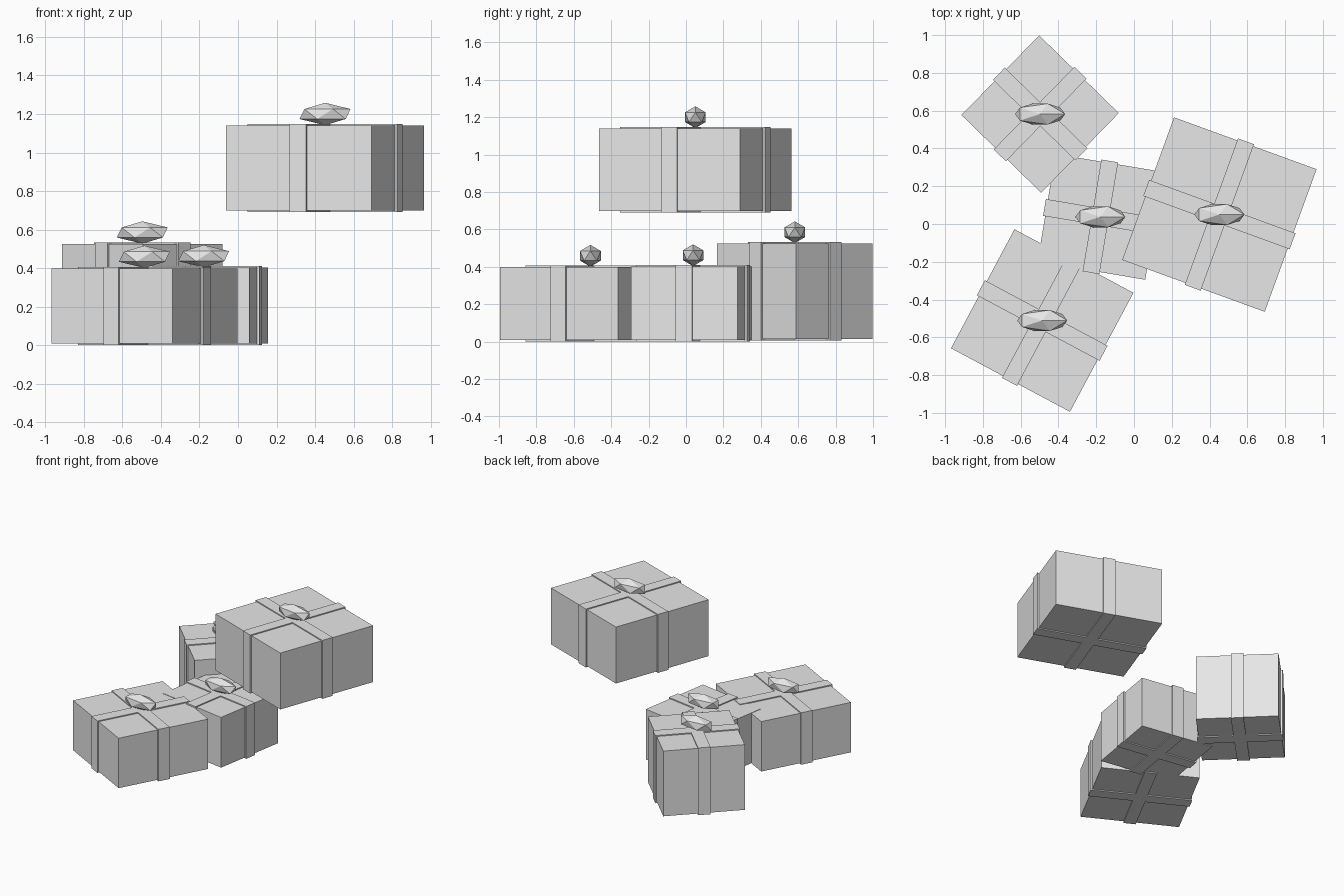
import bpy
import bmesh
from math import radians
from mathutils import Matrix

cube = bpy.data.objects.get("Cube")
if cube:
    bpy.data.objects.remove(cube, do_unlink=True)

grey = bpy.data.materials.new("light_grey")
grey.use_nodes = True
grey.diffuse_color = (0.8, 0.8, 0.8, 1)
grey.node_tree.nodes["Principled BSDF"].inputs["Base Color"].default_value = (0.8, 0.8, 0.8, 1)

RIBBON_WIDTH = 0.09
RIBBON_OUT = 0.011   # how far the ribbon stands proud of the sides
RIBBON_RISE = 0.008  # and of the top and bottom


def finish(bm, name, location, angle=0):
    bmesh.ops.recalc_face_normals(bm, faces=bm.faces)
    mesh = bpy.data.meshes.new(name)
    bm.to_mesh(mesh)
    bm.free()
    mesh.materials.append(grey)
    obj = bpy.data.objects.new(name, mesh)
    obj.location = location
    obj.rotation_euler.z = radians(angle)
    bpy.context.collection.objects.link(obj)


def prism(outline, height):
    """Upright prism over an outline, starting at z = 0."""
    bm = bmesh.new()
    face = bm.faces.new([bm.verts.new((x, y, 0)) for x, y in outline])
    extruded = bmesh.ops.extrude_face_region(bm, geom=[face])["geom"]
    top = [v for v in extruded if isinstance(v, bmesh.types.BMVert)]
    bmesh.ops.translate(bm, verts=top, vec=(0, 0, height))
    return bm


def gift(name, x, y, side, angle, bottom, top):
    # Square box
    h = side / 2
    square = [(-h, -h), (h, -h), (h, h), (-h, h)]
    finish(prism(square, top - bottom), name + "_box", (x, y, bottom), angle)

    # Crossed ribbon wrapped round all sides: one quarter turned four times
    w, r = RIBBON_WIDTH / 2, h + RIBBON_OUT
    cross, quarter = [], [(r, -w), (r, w), (w, w)]
    for _ in range(4):
        cross += quarter
        quarter = [(-b, a) for a, b in quarter]
    height = top - bottom + 2 * RIBBON_RISE
    finish(prism(cross, height), name + "_ribbon", (x, y, bottom - RIBBON_RISE), angle)

    # Faceted bow, always lying along x
    bm = bmesh.new()
    bmesh.ops.create_icosphere(bm, subdivisions=1, radius=1,
                               matrix=Matrix.Diagonal((0.148, 0.065, 0.058, 1)))
    finish(bm, name + "_bow", (x, y, top + RIBBON_RISE + 0.052))


gift("raised_gift", 0.452, 0.05, 0.803, -20, 0.698, 1.14)
gift("front_gift", -0.486, -0.511, 0.714, -28.1, 0.008, 0.399)
gift("back_gift", -0.497, 0.582, 0.589, -44.3, 0.014, 0.525)
gift("middle_gift", -0.178, 0.038, 0.578, -9.5, 0.008, 0.402)
